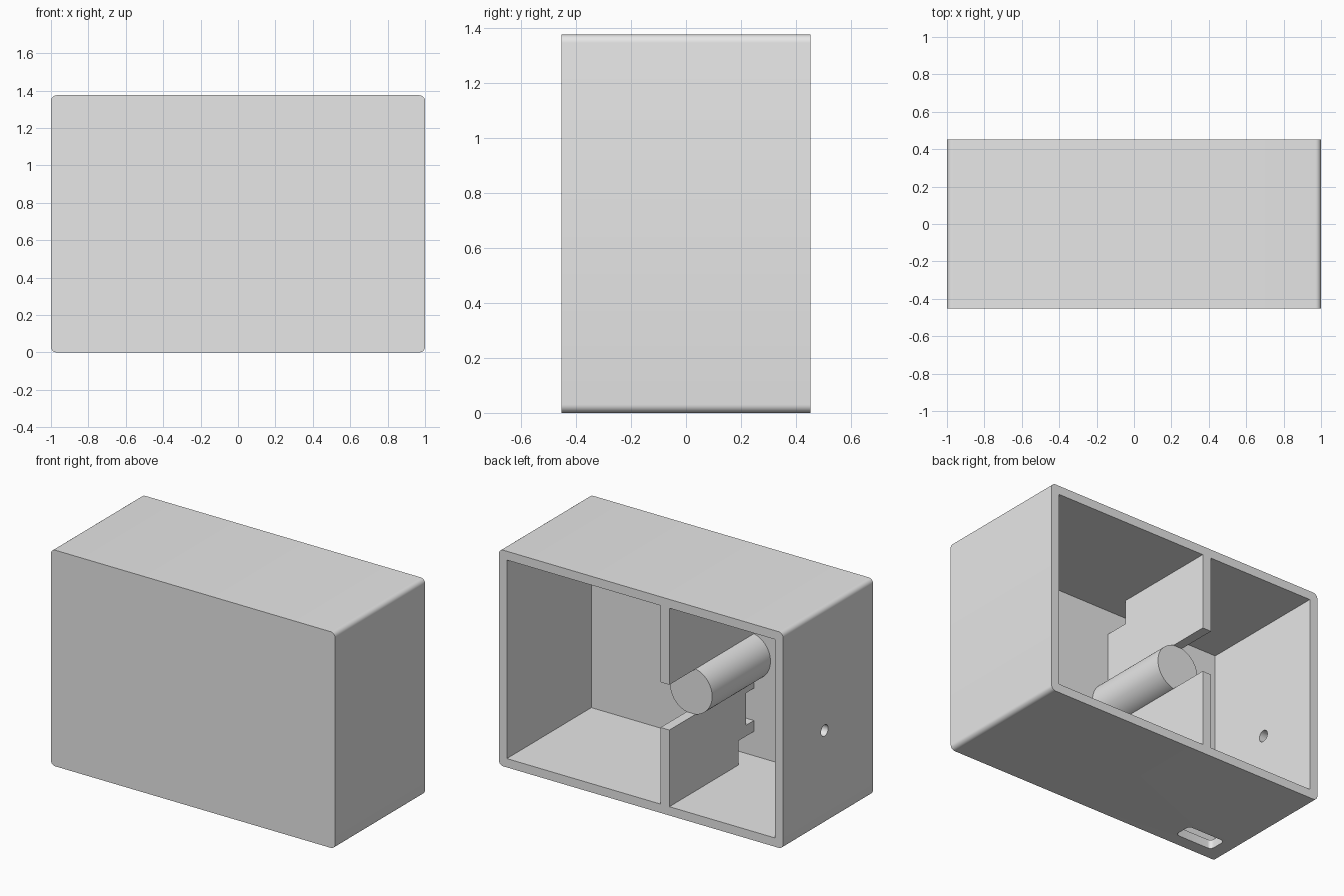
import bpy
import bmesh
from math import pi
from mathutils import Matrix, Vector

cube = bpy.data.objects.get("Cube")
if cube:
    bpy.data.objects.remove(cube, do_unlink=True)

W, D, H = 2.0, 0.905, 1.375      # outer size
T = 0.056                        # wall thickness
BACK, FRONT_IN = D / 2, -D / 2 + T
DIV_X, DIV_W = -0.169, 0.062     # divider centre and thickness
PEG_R = 0.148
MID = H / 2

grey = bpy.data.materials.new("light_grey")
grey.use_nodes = True
grey.diffuse_color = (0.8, 0.8, 0.8, 1)
grey.node_tree.nodes["Principled BSDF"].inputs["Base Color"].default_value = (0.8, 0.8, 0.8, 1)


def finish(name, bm):
    bmesh.ops.recalc_face_normals(bm, faces=bm.faces)
    mesh = bpy.data.meshes.new(name)
    bm.to_mesh(mesh)
    bm.free()
    mesh.materials.append(grey)
    obj = bpy.data.objects.new(name, mesh)
    bpy.context.collection.objects.link(obj)
    return obj


def activate(obj):
    bpy.ops.object.select_all(action='DESELECT')
    obj.select_set(True)
    bpy.context.view_layer.objects.active = obj


def box(name, low, high, round_axis=None, radius=0.0, segments=6):
    """Box between two corners; edges along round_axis may be rounded."""
    low, high = Vector(low), Vector(high)
    bm = bmesh.new()
    bmesh.ops.create_cube(bm, size=1)
    for v in bm.verts:
        v.co = Vector(((low + high)[i] / 2 + v.co[i] * (high - low)[i] for i in range(3)))
    if round_axis is not None:
        edges = [e for e in bm.edges
                 if abs((e.verts[0].co - e.verts[1].co)[round_axis]) > 1e-4]
        bmesh.ops.bevel(bm, geom=edges, offset=radius, segments=segments,
                        profile=0.5, affect='EDGES')
    return finish(name, bm)


def cylinder(name, centre, radius, length, axis, segments=64):
    bm = bmesh.new()
    turn = Matrix.Rotation(pi / 2, 4, axis)
    bmesh.ops.create_cone(bm, cap_ends=True, segments=segments, radius1=radius,
                          radius2=radius, depth=length,
                          matrix=Matrix.Translation(centre) @ turn)
    return finish(name, bm)


def divider(name, profile):
    """Plate from a (y, z) outline, extruded across the divider thickness."""
    bm = bmesh.new()
    face = bm.faces.new([bm.verts.new((DIV_X - DIV_W / 2, y, z)) for y, z in profile])
    out = bmesh.ops.extrude_face_region(bm, geom=[face])
    moved = [g for g in out["geom"] if isinstance(g, bmesh.types.BMVert)]
    bmesh.ops.translate(bm, verts=moved, vec=(DIV_W, 0, 0))
    return finish(name, bm)


def cut(target, cutter):
    cutter.hide_render = True
    mod = target.modifiers.new("cut", 'BOOLEAN')
    mod.operation, mod.solver, mod.object = 'DIFFERENCE', 'EXACT', cutter
    activate(target)
    bpy.ops.object.modifier_apply(modifier=mod.name)
    bpy.data.objects.remove(cutter, do_unlink=True)


# Housing: rounded shell open at the back
housing = box("housing", (-W / 2, -D / 2, 0), (W / 2, BACK, H), 1, 0.03)
cut(housing, box("cavity", (-W / 2 + T, FRONT_IN, T), (W / 2 - T, BACK + 0.1, H - T)))

# Round hole in the right wall and rounded slot in the floor
cut(housing, cylinder("side_hole", (-W / 2, 0.035, 0.595), 0.036, 0.3, 'Y', 32))
cut(housing, box("floor_slot", (-0.89, -0.37, -0.1), (-0.625, -0.25, 0.12), 2, 0.025))

# Divider plates below and above the peg
lower_top, upper_bottom = MID - PEG_R + 0.004, MID + PEG_R - 0.004
lower_divider = divider("lower_divider", [
    (BACK, T), (-0.24, T), (-0.24, 0.21), (FRONT_IN, 0.21), (FRONT_IN, 0.28),
    (-0.315, 0.28), (-0.315, 0.485), (FRONT_IN, 0.485), (FRONT_IN, lower_top),
    (BACK, lower_top)])
upper_divider = divider("upper_divider", [
    (BACK, H - T), (-0.24, H - T), (-0.24, H - 0.21), (FRONT_IN, H - 0.21),
    (FRONT_IN, upper_bottom), (BACK, upper_bottom)])

# Round peg standing on the inside of the front wall
peg_end = 0.19
peg = cylinder("round_peg", (DIV_X, (FRONT_IN + peg_end) / 2, MID), PEG_R,
               peg_end - FRONT_IN, 'X')

for obj in (housing, peg):
    activate(obj)
    bpy.ops.object.shade_smooth_by_angle(angle=pi / 6)
